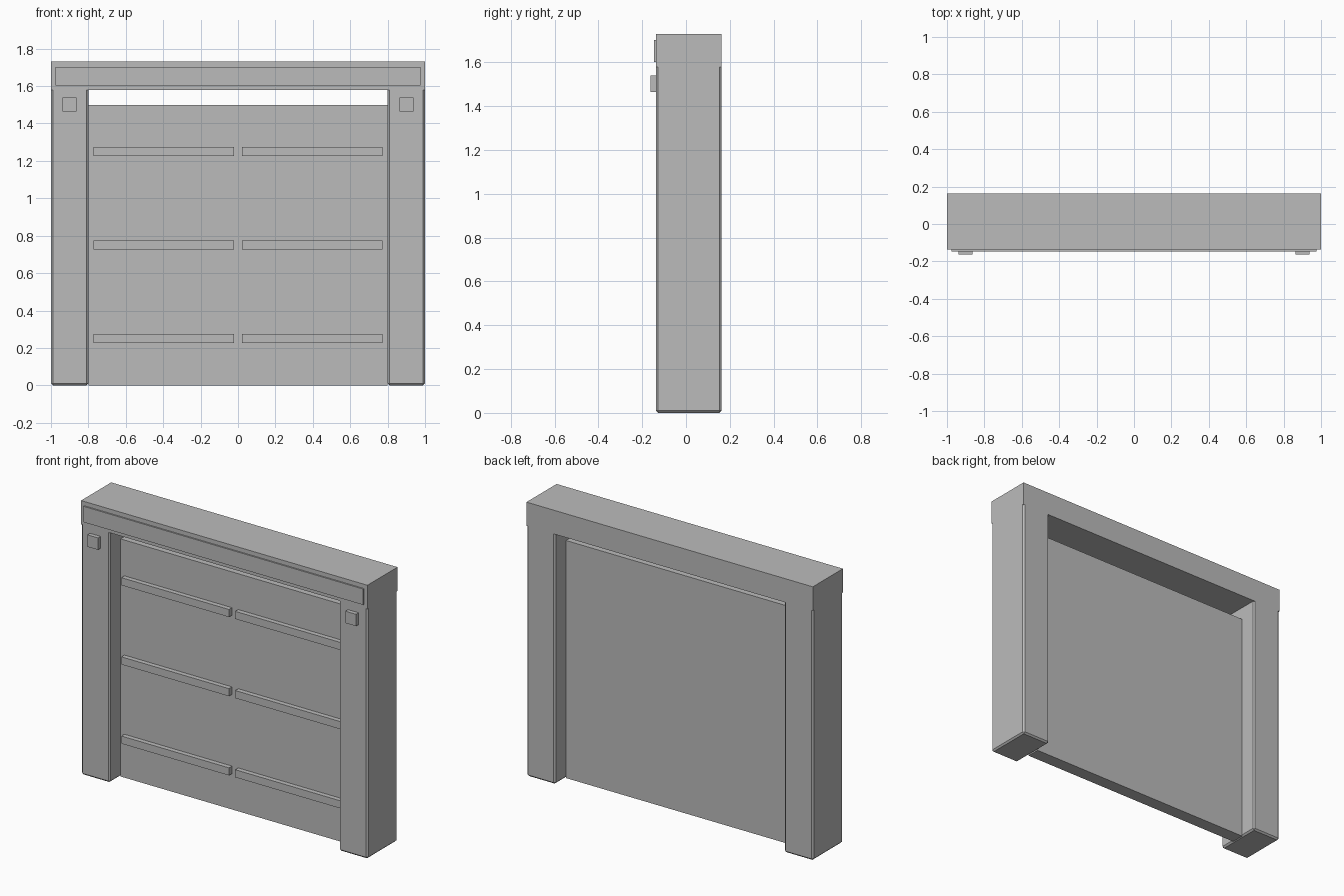
import bpy
import bmesh
from mathutils import Vector

cube = bpy.data.objects.get("Cube")
if cube:
    bpy.data.objects.remove(cube, do_unlink=True)

GREY = (0.5, 0.5, 0.5, 1)
grey = bpy.data.materials.new("plain grey")
grey.use_nodes = True
grey.diffuse_color = GREY
grey.node_tree.nodes["Principled BSDF"].inputs["Base Color"].default_value = GREY

FRONT, BACK = -0.137, 0.163
HEAD_Z, TOP_Z = 1.58, 1.73
PANEL_FRONT, PANEL_BACK = -0.029, 0.055


def box(name, low, high, bevel=0):
    """Box between two corners; bevel rounds off all edges but the top rim."""
    low, high = Vector(low), Vector(high)
    bm = bmesh.new()
    bmesh.ops.create_cube(bm, size=1)
    for v in bm.verts:
        v.co = (low + high) / 2 + v.co * (high - low)
    if bevel:
        edges = [e for e in bm.edges if min(v.co.z for v in e.verts) < high.z - bevel]
        bmesh.ops.bevel(bm, geom=edges, offset=bevel, segments=1,
                        profile=0.5, affect='EDGES')
    mesh = bpy.data.meshes.new(name)
    bm.to_mesh(mesh)
    bm.free()
    mesh.materials.append(grey)
    obj = bpy.data.objects.new(name, mesh)
    bpy.context.collection.objects.link(obj)
    return obj


# Frame and door
box("lintel", (-1, FRONT, HEAD_Z), (1, BACK, TOP_Z))
box("lintel_plate", (-0.977, FRONT - 0.009, 1.603), (0.977, FRONT, 1.703))
box("door_panel", (-0.8, PANEL_FRONT, 0), (0.8, PANEL_BACK, 1.5))

for side, s in (("left", 1), ("right", -1)):
    def span(a, b):
        return sorted((s * a, s * b))

    # Post with chamfered corners and foot
    x0, x1 = span(0.8, 1)
    box(side + "_post", (x0, FRONT, 0), (x1, BACK, HEAD_Z), bevel=0.01)

    # Small square block near the top of the post
    x0, x1 = span(0.864, 0.938)
    box(side + "_post_block", (x0, -0.163, 1.465), (x1, FRONT, 1.54))

    # Horizontal ribs on the door front
    x0, x1 = span(0.022, 0.773)
    for i in range(3):
        z = 0.25 + 0.5 * i
        box(f"{side}_door_rib_{i + 1}", (x0, PANEL_FRONT - 0.03, z - 0.024),
            (x1, PANEL_FRONT, z + 0.024))
